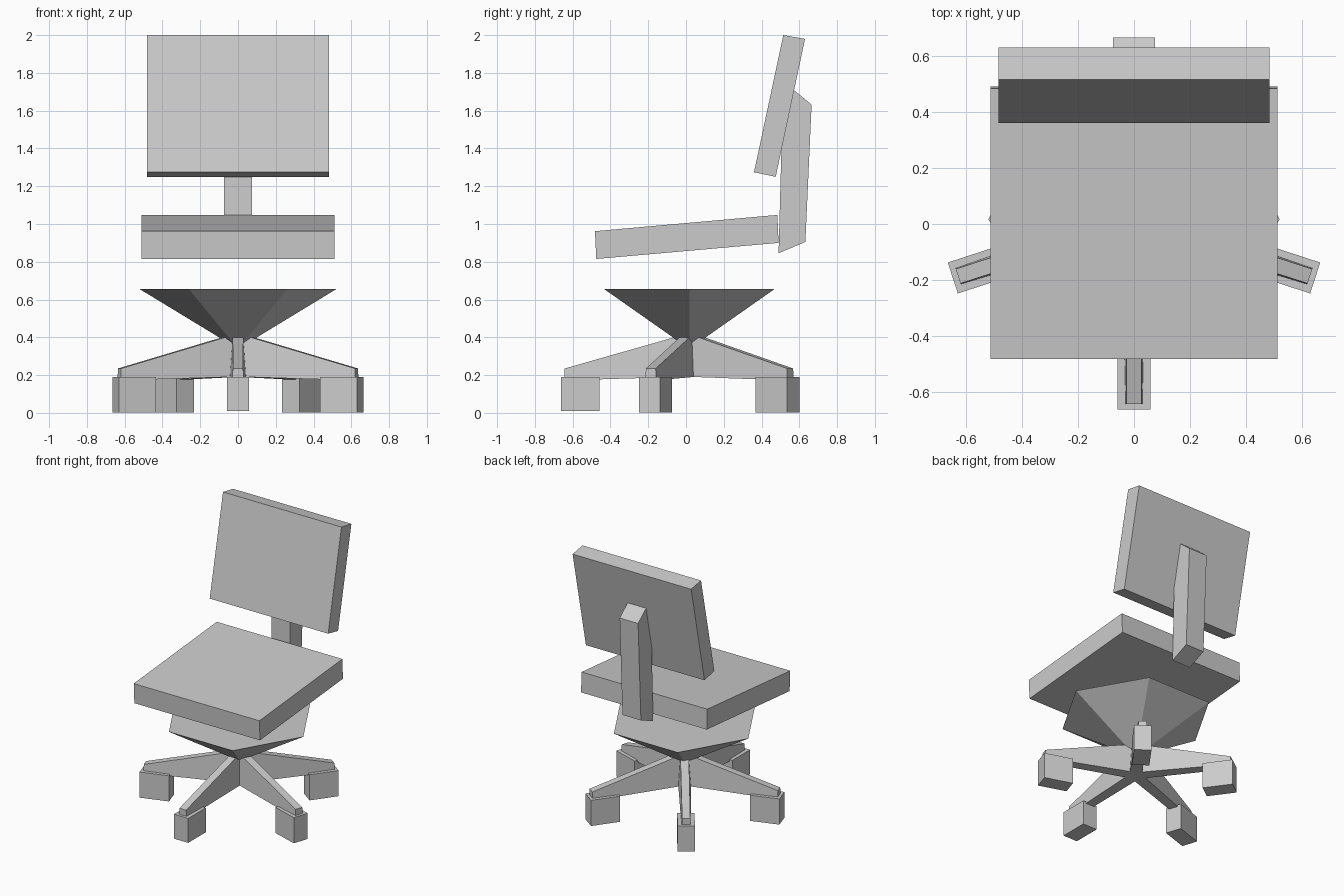
import bpy, bmesh, math
from mathutils import Matrix, Vector

if "Cube" in bpy.data.objects:
    bpy.data.objects.remove(bpy.data.objects["Cube"])

CY = 0.0175  # centre of the base in y


def make(name, bm, matrix=Matrix()):
    bmesh.ops.recalc_face_normals(bm, faces=bm.faces)
    me = bpy.data.meshes.new(name)
    bm.to_mesh(me)
    bm.free()
    ob = bpy.data.objects.new(name, me)
    ob.matrix_world = matrix
    bpy.context.collection.objects.link(ob)
    return ob


def slab(name, profile, widths, matrix=Matrix()):
    """Side profile (y, z) mirrored to +-x, with a half width per point."""
    bm = bmesh.new()
    left = [bm.verts.new((-w, y, z)) for (y, z), w in zip(profile, widths)]
    right = [bm.verts.new((w, y, z)) for (y, z), w in zip(profile, widths)]
    bm.faces.new(left)
    bm.faces.new(right[::-1])
    n = len(profile)
    for i in range(n):
        j = (i + 1) % n
        bm.faces.new((left[j], left[i], right[i], right[j]))
    return make(name, bm, matrix)


# Seat cushion, backrest and the post joining them
slab("seat", [(-0.482, 0.962), (0.484, 1.048), (0.49, 0.90), (-0.475, 0.815)], [0.512] * 4)
slab("backrest", [(0.515, 2.0), (0.63, 1.98), (0.475, 1.25), (0.36, 1.274)], [0.483] * 4)
slab("back_post", [(0.515, 1.755), (0.665, 1.632), (0.632, 0.905), (0.49, 0.845)], [0.075] * 4)

# Six-sided inverted cone under the seat
bm = bmesh.new()
bmesh.ops.create_cone(bm, cap_ends=True, segments=6, radius1=0.01, radius2=0.52, depth=0.31,
                      matrix=Matrix.Translation((0, CY, 0.50)) @ Matrix.Rotation(math.pi / 2, 4, 'Z'))
# align corners with the x axis
corner = max((v.co for v in bm.verts), key=lambda c: c.z + 0.1 * c.x)
if abs(corner.y - CY) > 0.1:
    bmesh.ops.rotate(bm, verts=bm.verts, cent=Vector((0, CY, 0)),
                     matrix=Matrix.Rotation(math.radians(30), 3, 'Z'))
make("seat_cone", bm)

# Five tapered legs with block casters
leg = [(0.0, 0.40), (-0.08, 0.40), (-0.66, 0.235), (-0.66, 0.172), (0.0, 0.192)]
leg_w = [0.028, 0.028, 0.027, 0.031, 0.043]
caster = [(-0.68, 0.19), (-0.475, 0.19), (-0.475, 0.005), (-0.68, 0.005)]
for i in range(5):
    m = Matrix.Translation((0, CY, 0)) @ Matrix.Rotation(math.radians(72 * i), 4, 'Z')
    slab(f"leg_{i + 1}", leg, leg_w, m)
    # casters of the model touch the ground
    lift = 0.005 if i == 0 else -0.004
    slab(f"caster_{i + 1}", [(y, z + lift * (z < 0.1)) for y, z in caster], [0.058] * 4, m)
